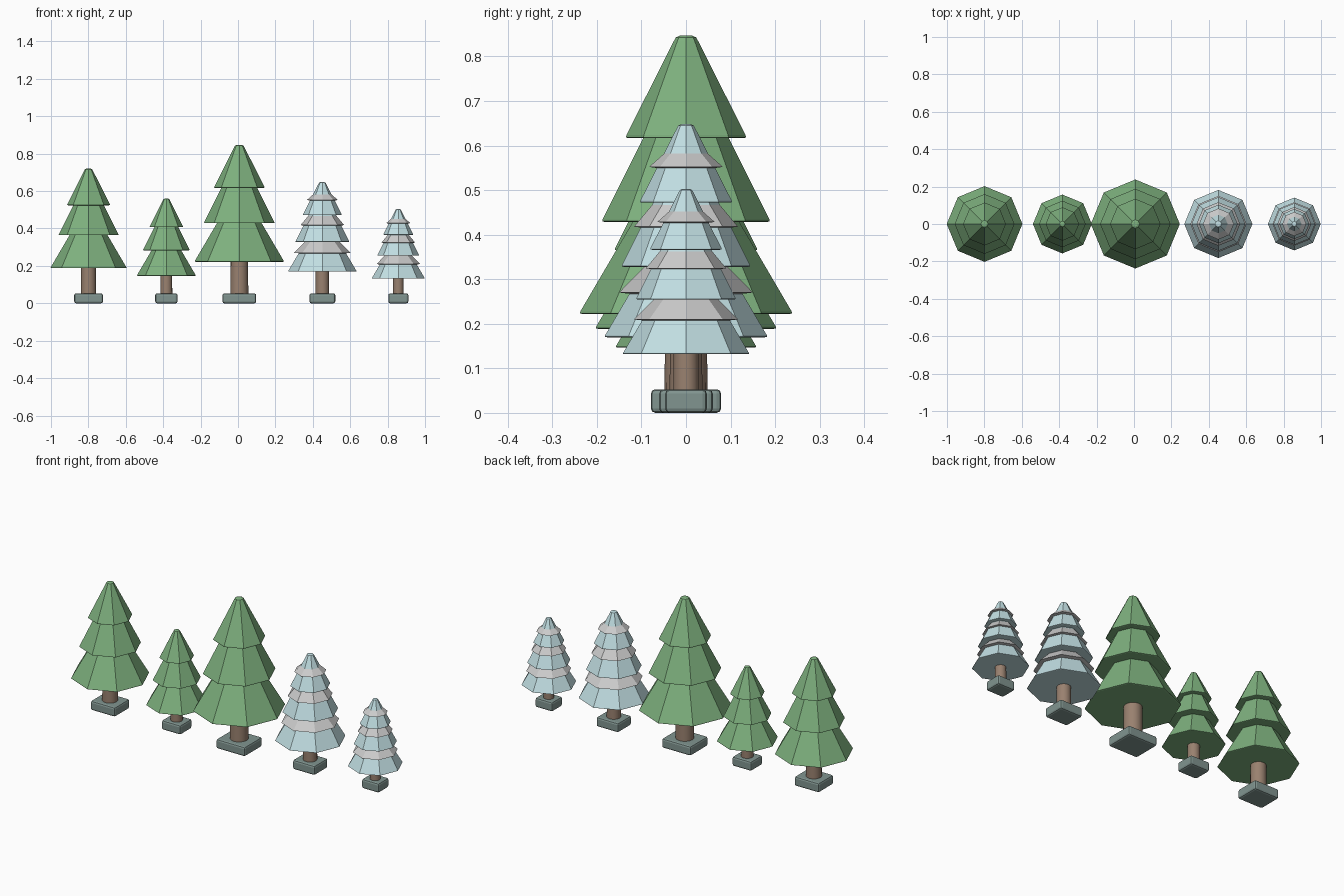
import bpy, bmesh
from math import cos, sin, pi

if "Cube" in bpy.data.objects:
    bpy.data.objects.remove(bpy.data.objects["Cube"])


def material(name, rgb):
    m = bpy.data.materials.new(name)
    m.diffuse_color = (*rgb, 1)
    m.use_nodes = True
    m.node_tree.nodes["Principled BSDF"].inputs["Base Color"].default_value = m.diffuse_color
    return m


GREEN = material("pine green", (0.21, 0.44, 0.21))
FROST = material("frosted needles", (0.54, 0.74, 0.77))
SNOW = material("snow", (0.82, 0.82, 0.82))
BARK = material("bark", (0.32, 0.22, 0.16))
STONE = material("base stone", (0.22, 0.30, 0.28))


def finish(bm, name, mat, x):
    bmesh.ops.recalc_face_normals(bm, faces=bm.faces)
    me = bpy.data.meshes.new(name)
    bm.to_mesh(me)
    bm.free()
    me.materials.append(mat)
    ob = bpy.data.objects.new(name, me)
    ob.location.x = x
    bpy.context.collection.objects.link(ob)
    return ob


def lathe(name, profile, sides, mat, x, scale):
    """Closed faceted solid from (radius, height) rings, bottom to top."""
    bm = bmesh.new()
    rings = [[bm.verts.new((r * scale * cos(2 * pi * i / sides),
                            r * scale * sin(2 * pi * i / sides), z * scale))
              for i in range(sides)] for r, z in profile]
    for a, b in zip(rings, rings[1:]):
        for i in range(sides):
            j = (i + 1) % sides
            bm.faces.new((a[i], a[j], b[j], b[i]))
    bm.faces.new(rings[0][::-1])
    bm.faces.new(rings[-1])
    return finish(bm, name, mat, x)


def base(name, x, h):
    bm = bmesh.new()
    bmesh.ops.create_cube(bm, size=1)
    for v in bm.verts:
        v.co.x *= 0.213 * h
        v.co.y *= 0.186 * h
        v.co.z = (v.co.z + 0.5) * 0.053
    bmesh.ops.bevel(bm, geom=bm.edges[:], offset=0.010, segments=2,
                    profile=0.5, affect='EDGES')
    finish(bm, name, STONE, x)


# Tier profiles for a tree one unit tall
TIERS = {
    "lower": [(0.274, 0.262), (0.281, 0.264), (0.280, 0.269), (0.130, 0.525), (0.09, 0.55)],
    "middle": [(0.215, 0.506), (0.222, 0.508), (0.221, 0.513), (0.105, 0.745), (0.07, 0.77)],
    "top": [(0.152, 0.728), (0.159, 0.730), (0.158, 0.736), (0.033, 0.984), (0.027, 0.995), (0.016, 1.0)],
}
SNOW_BANDS = {
    "lower": [(0.19, 0.412), (0.232, 0.417), (0.135, 0.515)],
    "middle": [(0.14, 0.640), (0.180, 0.645), (0.105, 0.735)],
    "top": [(0.09, 0.847), (0.128, 0.852), (0.065, 0.908)],
}

# (x position, height, snowy)
TREES = [(-0.799, 0.72, False), (-0.383, 0.56, False), (0.007, 0.847, False),
         (0.451, 0.648, True), (0.857, 0.503, True)]

for n, (x, h, snowy) in enumerate(TREES, 1):
    base(f"base_{n}", x, h)
    # trunk
    trunk = lathe(f"trunk_{n}", [(0.057, 0.03), (0.055, 0.32)], 16, BARK, x, h)
    for p in trunk.data.polygons:
        p.use_smooth = len(p.vertices) == 4
    # foliage tiers
    for part, prof in TIERS.items():
        lathe(f"{part}_tier_{n}", prof, 8, FROST if snowy else GREEN, x, h)
    # snow bands
    if snowy:
        for part, prof in SNOW_BANDS.items():
            lathe(f"{part}_snow_{n}", prof, 8, SNOW, x, h)
